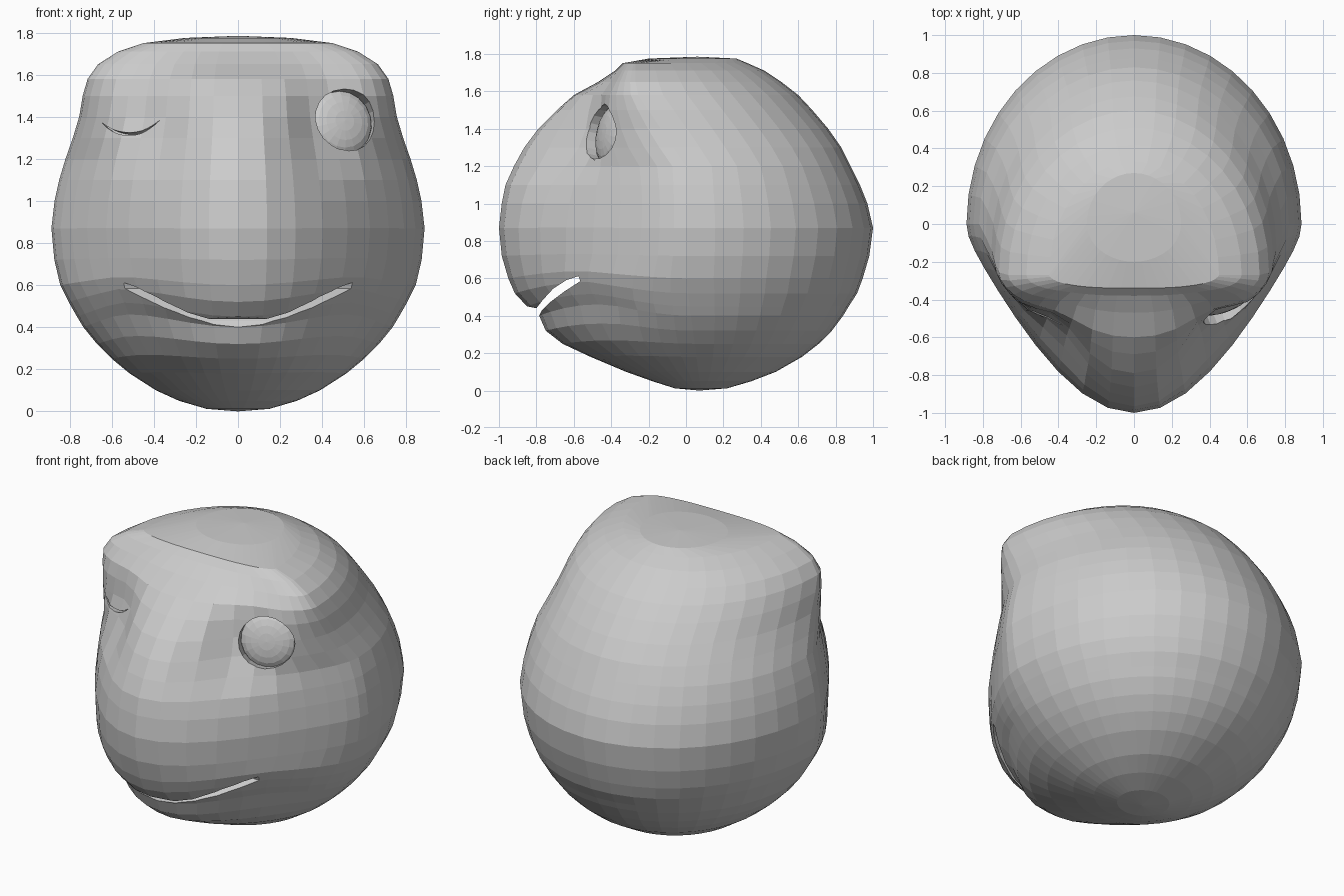
import bpy, bmesh
from math import sin, cos, pi, exp
from mathutils import Matrix, Vector

cube = bpy.data.objects.get("Cube")
if cube:
    bpy.data.objects.remove(cube, do_unlink=True)

grey = bpy.data.materials.new("plain grey")
grey.use_nodes = True
grey.diffuse_color = (0.6, 0.6, 0.6, 1)
shader = next(n for n in grey.node_tree.nodes if n.type == 'BSDF_PRINCIPLED')
shader.inputs["Base Color"].default_value = grey.diffuse_color


def finish(name, bm):
    """Turn a bmesh into a flat-shaded grey object."""
    bmesh.ops.recalc_face_normals(bm, faces=bm.faces[:])
    mesh = bpy.data.meshes.new(name)
    bm.to_mesh(mesh)
    bm.free()
    mesh.materials.append(grey)
    obj = bpy.data.objects.new(name, mesh)
    bpy.context.collection.objects.link(obj)
    return obj


def prism(name, points, near, far, matrix):
    """Outline in local XY, extruded along local Z."""
    bm = bmesh.new()
    ends = [[bm.verts.new(matrix @ Vector((x, y, z))) for x, y in points]
            for z in (near, far)]
    for ring in ends:
        bm.faces.new(ring)
    count = len(points)
    for i in range(count):
        j = (i + 1) % count
        bm.faces.new((ends[0][i], ends[0][j], ends[1][j], ends[1][i]))
    obj = finish(name, bm)
    obj.hide_render = True
    return obj


def disc_ball(name, radius, depth, sink, matrix):
    """Flattened ball, sunk along its own axis."""
    bm = bmesh.new()
    bmesh.ops.create_uvsphere(bm, u_segments=18, v_segments=10, radius=1)
    shape = Matrix.Translation((0, 0, -sink)) @ Matrix.Diagonal((radius, radius, depth, 1))
    bm.transform(matrix @ shape)
    return finish(name, bm)


def cut(obj, cutter):
    mod = obj.modifiers.new("cut", 'BOOLEAN')
    mod.operation = 'DIFFERENCE'
    mod.solver = 'EXACT'
    mod.object = cutter
    bpy.context.view_layer.objects.active = obj
    bpy.ops.object.modifier_apply(modifier=mod.name)


# Head: stacked sections of height, half width, front, back, front taper
sections = [
    (.012, .15, .06, .22, 0), (.05, .28, .18, .35, 0), (.1, .39, .32, .48, .07),
    (.18, .515, .51, .62, .13), (.25, .6, .66, .71, .19), (.32, .67, .75, .78, .25),
    (.4, .735, .785, .84, .28), (.45, .765, .85, .87, .31), (.52, .805, .915, .915, .37),
    (.6, .845, .95, .945, .45), (.72, .873, .985, .98, .56), (.87, .887, 1, 1, .6),
    (1, .872, .985, .97, .6), (1.1, .85, .965, .93, .57), (1.2, .82, .92, .88, .5),
    (1.3, .785, .865, .83, .4), (1.4, .755, .79, .76, .31), (1.5, .738, .69, .675, .25),
    (1.58, .715, .6, .6, .25), (1.65, .665, .47, .51, 0), (1.71, .57, .38, .42, -.4),
    (1.75, .45, .34, .33, -.4), (1.775, .25, .2, .27, 0),
]
SIDES = 40


bm = bmesh.new()
rings = []
for level, width, front, back, taper in sections:
    # the widest line runs back under the chin and forward under the brow
    middle = 0.08 * max(0, 1 - level / 0.6) - 0.27 * min(1, max(0, (level - 1.2) / 0.4))
    if level > 1.76:
        middle = 0
    ring = []
    for i in range(SIDES):
        a = 2 * pi * i / SIDES
        x, y, z = width * cos(a), middle + (back - middle) * sin(a), level
        if sin(a) < 0:
            ahead = -sin(a)
            y = middle - (front + middle) * (ahead + taper * (ahead ** 3 - ahead))
            # hollows between the nose and the eyes
            gap = (abs(x) - 0.4) ** 2 + 0.6 * (z - 1.36) ** 2
            y += (0.17 if x > 0 else 0.15) * exp(-gap / 0.028)
            # lips curl up toward the corners of the mouth
            curl = min(1, (x / 0.57) ** 2) * ahead ** 2
            z += 0.15 * curl * exp(-((level - 0.43) / 0.2) ** 2)
        ring.append(bm.verts.new((x, y, z)))
    rings.append(ring)
for low, high in zip(rings, rings[1:]):
    for i in range(SIDES):
        j = (i + 1) % SIDES
        bm.faces.new((low[i], low[j], high[j], high[i]))
for ring, tip in ((rings[0], (0, .07, 0)), (rings[-1], (0, .06, 1.785))):
    pole = bm.verts.new(tip)
    for i in range(SIDES):
        bm.faces.new((ring[i], ring[(i + 1) % SIDES], pole))
head = finish("head", bm)

# Smiling mouth: a curved slot running across the face
mouth_outline = [(-.95, .455), (-.85, .45), (-.8, .44), (-.765, .485), (-.71, .545),
                 (-.64, .59), (-.575, .612), (-.565, .585), (-.65, .53),
                 (-.73, .47), (-.77, .43), (-.785, .4), (-.95, .39)]
across = Matrix(((0, 0, 1, 0), (1, 0, 0, 0), (0, 1, 0, 0), (0, 0, 0, 1)))
mouth = prism("mouth_cutter", mouth_outline, -0.75, 0.75, across)
cut(head, mouth)


def eye_frame(side):
    """Local Z points out of the face at one eye."""
    outward = Vector((side * 0.38, -0.9, 0.2))
    place = Matrix.Translation((side * 0.505, -0.44, 1.38))
    return place @ outward.to_track_quat('Z', 'Y').to_matrix().to_4x4()


# Open left eye in a round socket
frame = eye_frame(1)
circle = [(0.158 * cos(2 * pi * i / 20), 0.15 * sin(2 * pi * i / 20)) for i in range(20)]
socket = prism("socket_cutter", circle, -0.05, 0.2, frame)
cut(head, socket)
disc_ball("left_eye", 0.157, 0.05, 0.04, frame)

# Closed right eye: a curved slit
steps = [i / 5 for i in range(-5, 6)]
lower = [(0.16 * t, -0.075 + 0.07 * t * t) for t in steps]
upper = [(0.16 * t, -0.06 + 0.056 * t * t) for t in reversed(steps)]
slit = prism("slit_cutter", lower + upper, -0.03, 0.2, eye_frame(-1))
cut(head, slit)

for helper in (mouth, socket, slit):
    bpy.data.objects.remove(helper, do_unlink=True)
